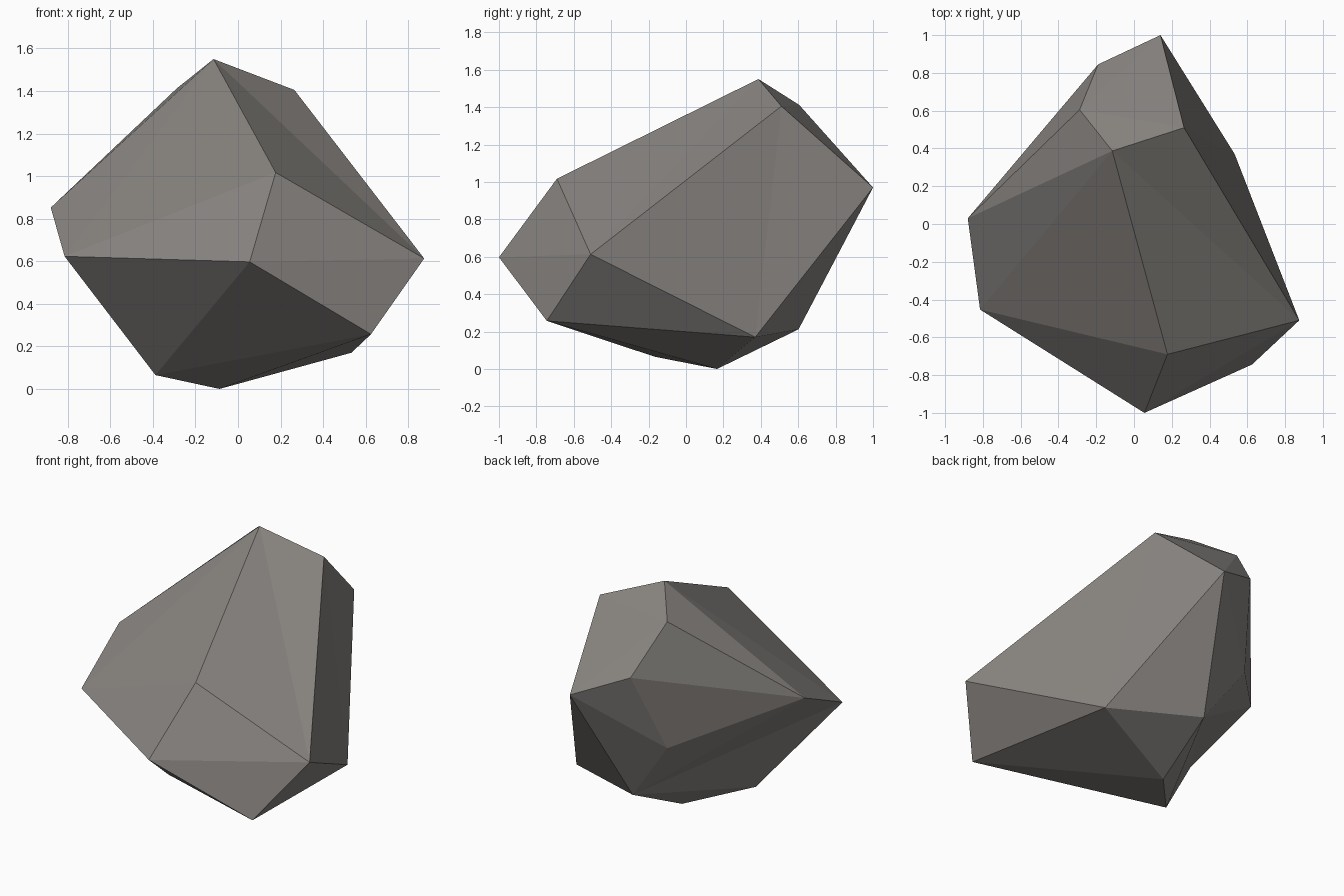
import bpy
import bmesh

if "Cube" in bpy.data.objects:
    bpy.data.objects.remove(bpy.data.objects["Cube"])

# Corner points of the boulder, one letter each
CORNERS = {
    # crown
    "A": (0.14, 1.0, 0.97), "B": (-0.19, 0.845, 1.11), "C": (-0.288, 0.605, 1.412),
    "D": (-0.115, 0.387, 1.55), "E": (0.265, 0.51, 1.405),
    # flanks
    "F": (0.533, 0.37, 0.17), "G": (0.875, -0.51, 0.613), "H": (0.177, -0.69, 1.017),
    "I": (-0.88, 0.03, 0.852), "J": (-0.815, -0.453, 0.623), "K": (0.055, -1.0, 0.597),
    "L": (0.625, -0.744, 0.257), "P": (-0.315, 0.645, 0.607),
    # underside
    "M": (-0.388, -0.166, 0.065), "N": (-0.087, 0.166, 0.0), "O": (-0.036, 0.602, 0.212),
}
# Creases that must run this way across their facet (some are slightly hollow)
CREASES = "DG OJ KG JH EF DJ ML OM PA NF AO DI IB OI KL NL IC".split()

# Shrink-wrap the corners
bm = bmesh.new()
vert = {name: bm.verts.new(co) for name, co in CORNERS.items()}
bmesh.ops.convex_hull(bm, input=bm.verts[:])

# Turn the facet diagonals to follow the creases
for _ in range(2):
    for a, b in CREASES:
        va, vb = vert[a], vert[b]
        if not (va.is_valid and vb.is_valid) or bm.edges.get((va, vb)):
            continue
        for edge in bm.edges:
            opposite = {v for f in edge.link_faces for v in f.verts} - set(edge.verts)
            if opposite == {va, vb}:
                bmesh.utils.edge_rotate(edge, True)
                break
bmesh.ops.recalc_face_normals(bm, faces=bm.faces[:])

mesh = bpy.data.meshes.new("boulder")
bm.to_mesh(mesh)
bm.free()

# Flat grey stone
stone = bpy.data.materials.new("warm grey stone")
stone.diffuse_color = (0.25, 0.235, 0.22, 1.0)
stone.use_nodes = True
stone.node_tree.nodes["Principled BSDF"].inputs["Base Color"].default_value = stone.diffuse_color
mesh.materials.append(stone)

boulder = bpy.data.objects.new("boulder", mesh)
bpy.context.collection.objects.link(boulder)
